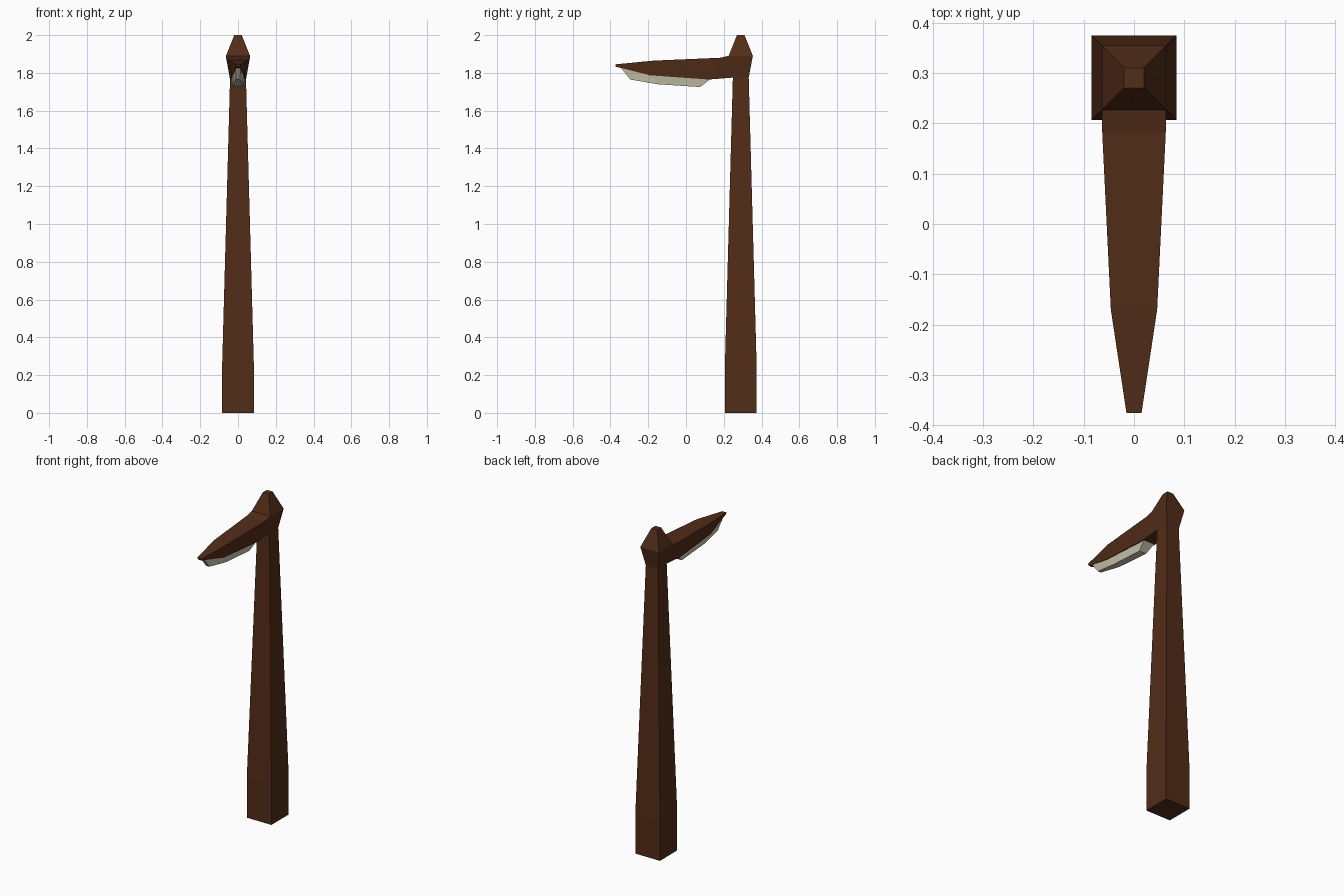
import bpy, bmesh

if "Cube" in bpy.data.objects:
    bpy.data.objects.remove(bpy.data.objects["Cube"])


def material(name, rgb):
    m = bpy.data.materials.new(name)
    m.diffuse_color = (*rgb, 1)
    m.use_nodes = True
    m.node_tree.nodes["Principled BSDF"].inputs["Base Color"].default_value = m.diffuse_color
    return m


def loft(name, sections, mat):
    """Skin a closed flat-shaded solid through equal-length rings of points."""
    bm = bmesh.new()
    rings = [[bm.verts.new(p) for p in s] for s in sections]
    for a, b in zip(rings, rings[1:]):
        for i in range(len(a)):
            j = (i + 1) % len(a)
            bm.faces.new((a[i], a[j], b[j], b[i]))
    bm.faces.new(rings[0])
    bm.faces.new(rings[-1])
    bmesh.ops.recalc_face_normals(bm, faces=bm.faces)
    me = bpy.data.meshes.new(name)
    bm.to_mesh(me)
    bm.free()
    me.materials.append(mat)
    ob = bpy.data.objects.new(name, me)
    bpy.context.collection.objects.link(ob)
    return ob


def square(half, z, cy=0.29):
    return [(sx * half, cy + sy * half, z)
            for sx, sy in ((-1, -1), (1, -1), (1, 1), (-1, 1))]


def trapezoid(yt, zt, wt, yb, zb, wb):
    """Cross-section across x: top edge and bottom edge."""
    return [(-wt, yt, zt), (wt, yt, zt), (wb, yb, zb), (-wb, yb, zb)]


wood = material("dark_wood", (0.085, 0.026, 0.009))
glass = material("lamp_glass", (0.62, 0.58, 0.45))

# Tapered square post with flared, pointed head
loft("post", [square(h, z) for h, z in (
    (0.084, 0), (0.084, 0.25), (0.042, 1.775), (0.064, 1.89), (0.02, 2.0))], wood)

# Arm reaching forward from the head
loft("arm", [trapezoid(*s) for s in (
    (0.226, 1.89, 0.064, 0.248, 1.775, 0.042),
    (0.18, 1.88, 0.063, 0.12, 1.765, 0.042),
    (-0.17, 1.865, 0.046, -0.19, 1.787, 0.034),
    (-0.375, 1.845, 0.015, -0.372, 1.833, 0.011))], wood)

# Pale lamp lens slung under the arm
loft("lamp_lens", [trapezoid(*s) for s in (
    (0.13, 1.768, 0.037, 0.075, 1.725, 0.024),
    (-0.18, 1.79, 0.031, -0.15, 1.74, 0.021),
    (-0.345, 1.828, 0.013, -0.295, 1.765, 0.011))], glass)
